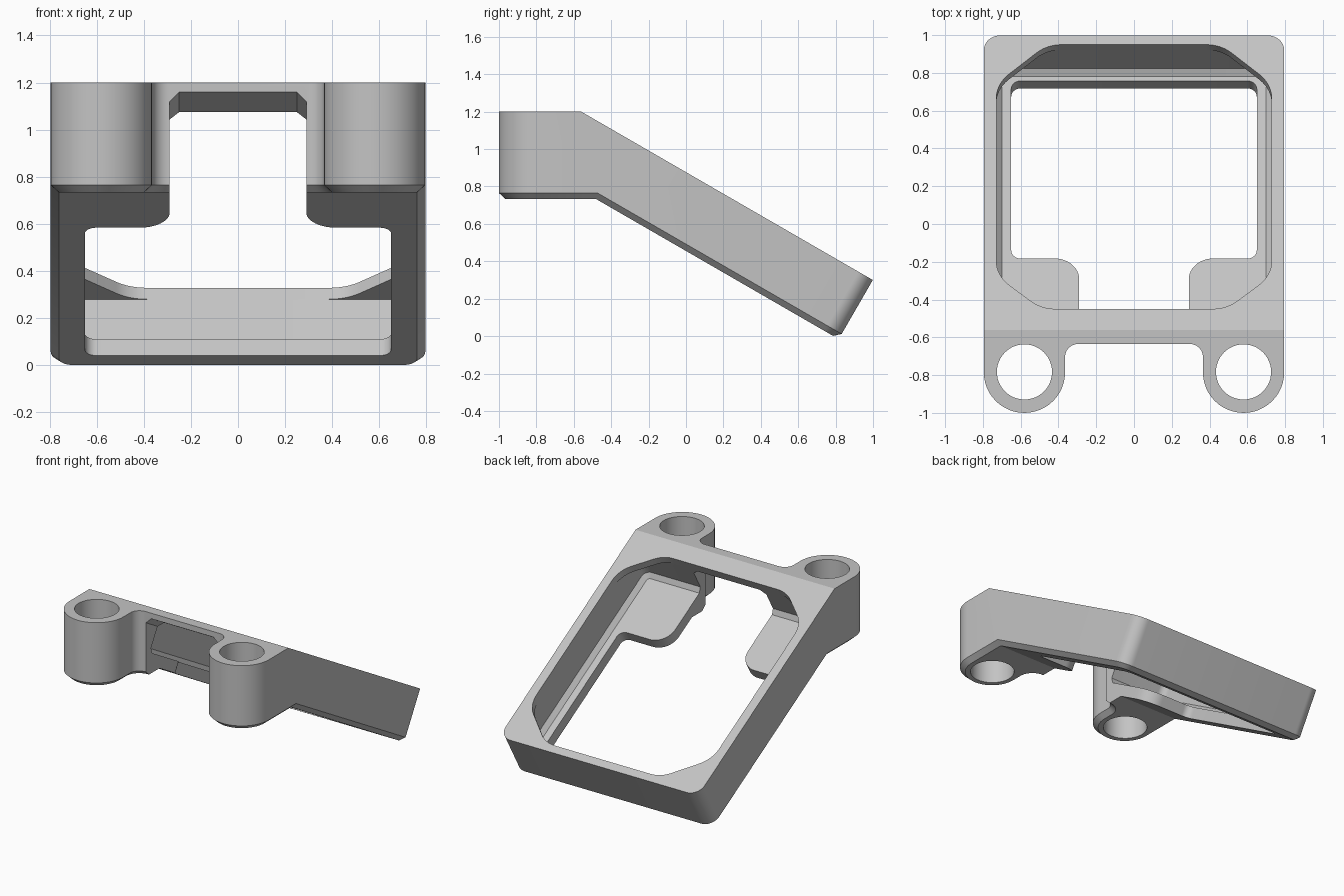
import bpy, bmesh
from math import sin, cos, tan, radians, pi
from mathutils import Vector

cube = bpy.data.objects.get("Cube")
if cube:
    bpy.data.objects.remove(cube)

S, C = sin(radians(30)), cos(radians(30))
BEND_Y, TOP_Z = -0.56, 1.2

grey = bpy.data.materials.new("plain grey")
grey.use_nodes = True
grey.diffuse_color = (0.55, 0.55, 0.55, 1)
grey.node_tree.nodes["Principled BSDF"].inputs["Base Color"].default_value = (0.55, 0.55, 0.55, 1)


def tilt(x, u, n):
    """Point in the sloping frame: u runs down the slope, n is its normal."""
    return Vector((x, BEND_Y + u * C + n * S, TOP_Z - u * S + n * C))


def rounded(half, steps=12):
    """Mirror a half outline of (x, y, radius) corners and fillet each one."""
    full = half + [(-x, y, r) for x, y, r in reversed(half)]
    out = []
    for i, (x, y, r) in enumerate(full):
        p = Vector((x, y))
        a = (Vector(full[i - 1][:2]) - p).normalized()
        b = (Vector(full[(i + 1) % len(full)][:2]) - p).normalized()
        if r == 0:
            pts = [p]
        else:
            half_angle = a.angle(b) / 2
            centre = p + (a + b).normalized() * r / sin(half_angle)
            start = p + a * r / tan(half_angle) - centre
            turn = pi - 2 * half_angle
            sign = 1 if a.x * b.y - a.y * b.x < 0 else -1
            pts = []
            for k in range(steps + 1):
                t = sign * turn * k / steps
                pts.append(centre + Vector((start.x * cos(t) - start.y * sin(t),
                                            start.x * sin(t) + start.y * cos(t))))
        out += [q for q in pts if not out or (q - out[-1]).length > 1e-4]
    return out


def inset(loop, d):
    """Move a counter-clockwise outline inwards by d."""
    out = []
    for i, p in enumerate(loop):
        a = (p - loop[i - 1]).normalized()
        b = (loop[(i + 1) % len(loop)] - p).normalized()
        na, nb = Vector((-a.y, a.x)), Vector((-b.y, b.x))
        out.append(p + (na + nb) * d / (1 + na.dot(nb)))
    return out


def loft(name, rings, split=None):
    """Join rings into a closed solid; split folds the end caps in two."""
    bm = bmesh.new()
    rows = [[bm.verts.new(p) for p in ring] for ring in rings]
    count = len(rows[0])
    for lo, hi in zip(rows, rows[1:]):
        for i in range(count):
            j = (i + 1) % count
            bm.faces.new((lo[i], lo[j], hi[j], hi[i]))
    for row in (rows[0], rows[-1]):
        if split:
            i, j = split
            bm.faces.new(row[i:j + 1])
            bm.faces.new(row[j:] + row[:i + 1])
        else:
            bm.faces.new(row)
    bmesh.ops.recalc_face_normals(bm, faces=bm.faces)
    mesh = bpy.data.meshes.new(name)
    bm.to_mesh(mesh)
    bm.free()
    mesh.materials.append(grey)
    obj = bpy.data.objects.new(name, mesh)
    bpy.context.collection.objects.link(obj)
    return obj


def slope_ring(loop, n):
    return [tilt(p.x, p.y, n) for p in loop]


# Bent frame body: level mounting end with two bosses, then the sloping frame
outline = rounded([(0.365, -0.635, 0.07), (0.365, -1, 0.215), (0.795, -1, 0.215),
                   (0.795, BEND_Y, 0), (0.795, 1.24, 0.09)])
bends = [i for i, p in enumerate(outline) if abs(p.y - BEND_Y) < 1e-5]


def body_ring(drop, depth, shrink):
    ring = []
    for i, p in enumerate(inset(outline, shrink)):
        if i in bends:
            ring.append(Vector((p.x, BEND_Y + (drop - depth / C) * C / S, TOP_Z - drop)))
        elif outline[i].y < BEND_Y:
            ring.append(Vector((p.x, p.y, TOP_Z - drop)))
        else:
            ring.append(tilt(p.x, p.y - BEND_Y, -depth))
    return ring


body = loft("bent_frame", [body_ring(0, 0, 0), body_ring(0.435, 0.333, 0),
                           body_ring(0.467, 0.365, 0.035)], bends)

# Recess below the rim, with a chamfer down to the ledge
recess = rounded([(0.73, 0.127, 0.05), (0.73, 1.744, 0.05)])
cutters = [loft("recess_cutter", [slope_ring(recess, -0.056), slope_ring(recess, -0.255),
                                  slope_ring(inset(recess, 0.03), -0.285)])]

# Rim opening with wide cut corners
rim = rounded([(0.49, 0.128, 0.2), (0.729, 0.331, 0.2), (0.729, 1.503, 0.2), (0.46, 1.743, 0.2)])
cutters.append(loft("rim_cutter", [slope_ring(rim, 0.1), slope_ring(rim, -0.15)]))

# Window through the floor, leaving two rounded tabs
window = rounded([(0.29, 0.35, 0), (0.29, 0.6, 0.128), (0.65, 0.6, 0.05), (0.65, 1.686, 0.05)])
cutters.append(loft("window_cutter", [slope_ring(window, -0.2), slope_ring(window, -0.6)]))

# Slot under the cross bar, open at the front
slot = [(-0.29, -0.8), (0.29, -0.8), (0.29, -0.107), (0.25, -0.072), (-0.25, -0.072), (-0.29, -0.107)]
cutters.append(loft("slot_cutter", [[tilt(x, u, n) for x, n in slot] for u in (-0.6, 0.4)]))

# Bolt holes in the bosses
for side in (-1, 1):
    circle = [(side * 0.58 + 0.146 * cos(k * pi / 24), -0.783 + 0.146 * sin(k * pi / 24)) for k in range(48)]
    cutters.append(loft("bolt_hole_cutter", [[Vector((x, y, z)) for x, y in circle] for z in (0.5, 1.4)]))

bpy.context.view_layer.objects.active = body
for cutter in cutters:
    cutter.hide_render = True
    cut = body.modifiers.new("cut", "BOOLEAN")
    cut.operation = "DIFFERENCE"
    cut.solver = "EXACT"
    cut.object = cutter
    bpy.ops.object.modifier_apply(modifier=cut.name)
    bpy.data.objects.remove(cutter)

for obj in bpy.context.selected_objects:
    obj.select_set(False)
body.select_set(True)
bpy.ops.object.shade_smooth_by_angle(angle=radians(25))
